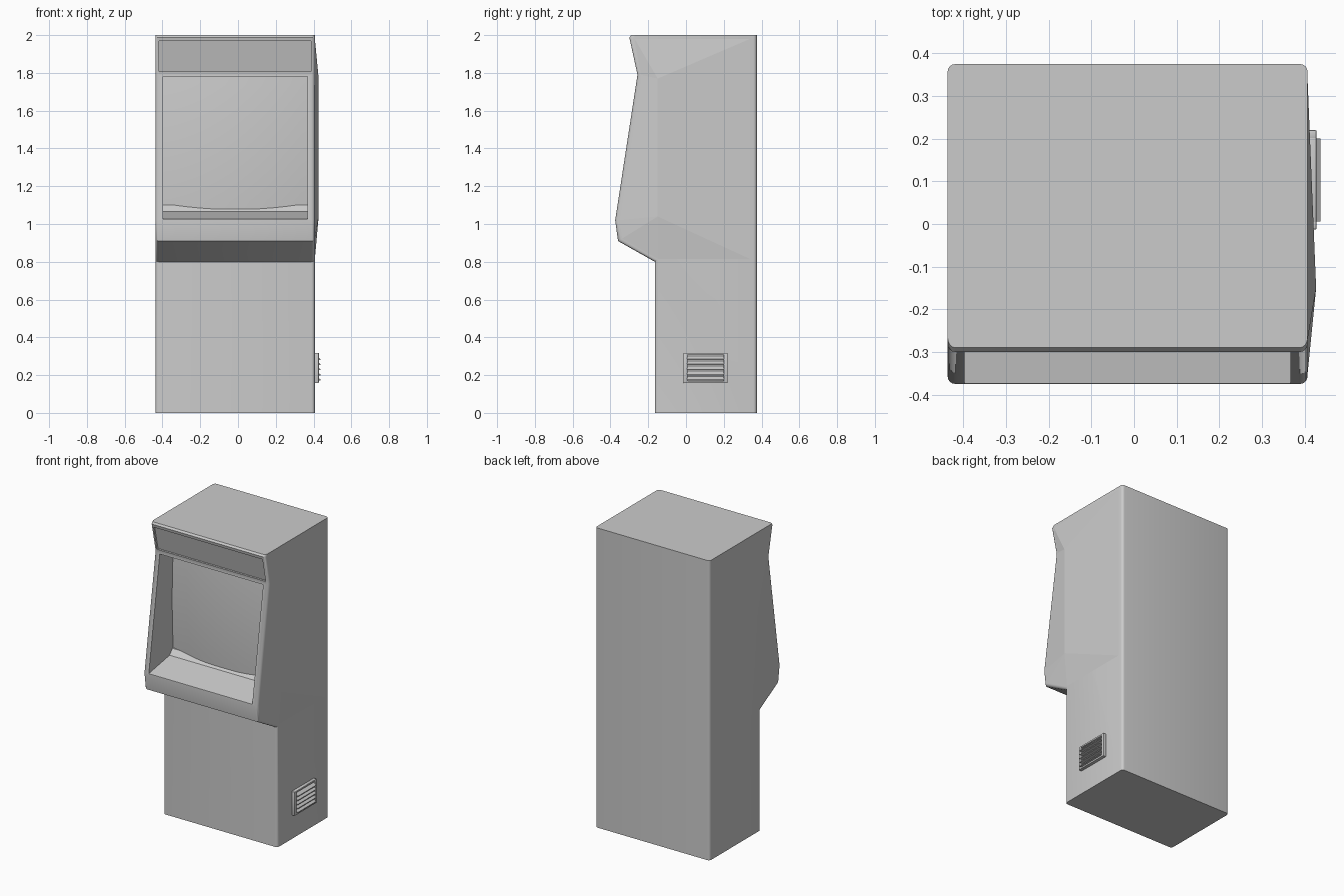
import bpy, bmesh

if "Cube" in bpy.data.objects:
    bpy.data.objects.remove(bpy.data.objects["Cube"])

L, R = -0.437, 0.407          # cabinet side planes


def finish(name, bm, smooth=True, recalc=True):
    if recalc:
        bmesh.ops.recalc_face_normals(bm, faces=bm.faces[:])
    me = bpy.data.meshes.new(name)
    bm.to_mesh(me)
    bm.free()
    ob = bpy.data.objects.new(name, me)
    bpy.context.collection.objects.link(ob)
    bpy.ops.object.select_all(action='DESELECT')
    ob.select_set(True)
    bpy.context.view_layer.objects.active = ob
    if smooth:
        bpy.ops.object.shade_smooth_by_angle()
    return ob


def prism(profile, x0, x1):
    """Side profile of (y, z) points extruded from x0 to x1."""
    bm = bmesh.new()
    f = bm.faces.new([bm.verts.new((x0, y, z)) for y, z in profile])
    ext = bmesh.ops.extrude_face_region(bm, geom=[f])
    moved = [g for g in ext['geom'] if isinstance(g, bmesh.types.BMVert)]
    bmesh.ops.translate(bm, verts=moved, vec=(x1 - x0, 0, 0))
    bmesh.ops.recalc_face_normals(bm, faces=bm.faces[:])
    return bm


def carve(target, cutter):
    mod = target.modifiers.new('carve', 'BOOLEAN')
    mod.operation = 'DIFFERENCE'
    mod.solver = 'EXACT'
    mod.object = cutter
    bpy.context.view_layer.objects.active = target
    bpy.ops.object.modifier_apply(modifier=mod.name)
    bpy.data.objects.remove(cutter)


# Cabinet shell with rounded side outlines
outline = [(0.375, 0), (0.375, 2), (-0.29, 2), (-0.30, 1.988), (-0.257, 1.79),
           (-0.375, 1.02), (-0.36, 0.91), (-0.165, 0.80), (-0.165, 0)]
bm = prism(outline, L, R)
rims = []
for e in bm.edges:
    a, b = e.verts
    same_side = abs(a.co.x - b.co.x) < 1e-5
    level = abs(a.co.z - b.co.z) < 1e-5
    if same_side and not level:
        rims.append(e)
bmesh.ops.bevel(bm, geom=rims, offset=0.018, segments=4, profile=0.5,
                affect='EDGES', clamp_overlap=True)
cabinet = finish('cabinet', bm)

# Screen alcove with sloping control shelf and lip
alcove = finish('alcove_cutter', prism(
    [(-0.45, 1.78), (-0.09, 1.78), (-0.09, 1.105), (-0.125, 1.10),
     (-0.155, 1.065), (-0.45, 1.012)], -0.397, 0.367), False)
alcove.hide_render = True
carve(cabinet, alcove)

# Shallow recess for the sign panel
sign = finish('sign_cutter', prism(
    [(-0.36, 1.968), (-0.284, 1.968), (-0.248, 1.808), (-0.36, 1.808)],
    -0.417, 0.387), False)
sign.hide_render = True
carve(cabinet, sign)
bpy.ops.object.select_all(action='DESELECT')
cabinet.select_set(True)
bpy.ops.object.shade_smooth_by_angle()

# Convex tube screen
bm = bmesh.new()
bmesh.ops.create_grid(bm, x_segments=24, y_segments=16, size=1)
for v in bm.verts:
    u, w = v.co.x, v.co.y
    v.co = (-0.015 + 0.382 * u,
            -0.115 - 0.03 * (1 - u * u) - 0.012 * (1 - w * w),
            1.43 + 0.35 * w)
finish('screen', bm, recalc=False)

# Faceted swelling of the right side
bm = bmesh.new()
ring = [bm.verts.new((R - 0.0005, y, z)) for y, z in
        [(0.35, 1.985), (-0.275, 1.985), (-0.24, 1.79), (-0.356, 1.02),
         (-0.343, 0.92), (-0.15, 0.81), (0.35, 0.81)]]
a, b, c, d, d2, e, f = ring
p = bm.verts.new((0.427, -0.15, 1.04))
q = bm.verts.new((0.427, -0.15, 1.77))
for face in [(a, b, q), (b, c, q), (c, d, p, q), (d, d2, p), (d2, e, p),
             (e, f, p), (f, a, q, p), tuple(reversed(ring))]:
    bm.faces.new(face)
finish('side_swelling', bm, False)

# Vent: frame bars around a back plate, with angled slats
def bar(name, x, y, z, bevel=0.003):
    bm = bmesh.new()
    bmesh.ops.create_cube(bm, size=1)
    for v in bm.verts:
        v.co = [lo + (hi - lo) * (t + 0.5) for (lo, hi), t in zip((x, y, z), v.co)]
    bmesh.ops.bevel(bm, geom=bm.edges[:], offset=bevel, segments=2,
                    profile=0.5, affect='EDGES')
    return finish(name, bm)


bar('vent_plate', (0.40, 0.415), (-0.01, 0.215), (0.165, 0.315))
for i, (y, z) in enumerate([((-0.013, 0.008), (0.158, 0.318)),
                            ((0.199, 0.22), (0.158, 0.318)),
                            ((-0.013, 0.22), (0.158, 0.17)),
                            ((-0.013, 0.22), (0.306, 0.318))]):
    bar(f'vent_frame_{i}', (0.40, 0.428), y, z)
for i in range(5):
    z = 0.172 + 0.027 * i
    slat = [(0.41, z), (0.437, z), (0.437, z + 0.005), (0.412, z + 0.024)]
    bm = prism([(0, 0), (0, 1), (1, 1), (1, 0)], 0, 1)
    bm.clear()
    ends = [[bm.verts.new((x, y, zz)) for x, zz in slat] for y in (0.006, 0.201)]
    bm.faces.new(ends[0])
    bm.faces.new(ends[1][::-1])
    for k in range(4):
        j = (k + 1) % 4
        bm.faces.new((ends[0][k], ends[1][k], ends[1][j], ends[0][j]))
    finish(f'vent_slat_{i}', bm, False)
